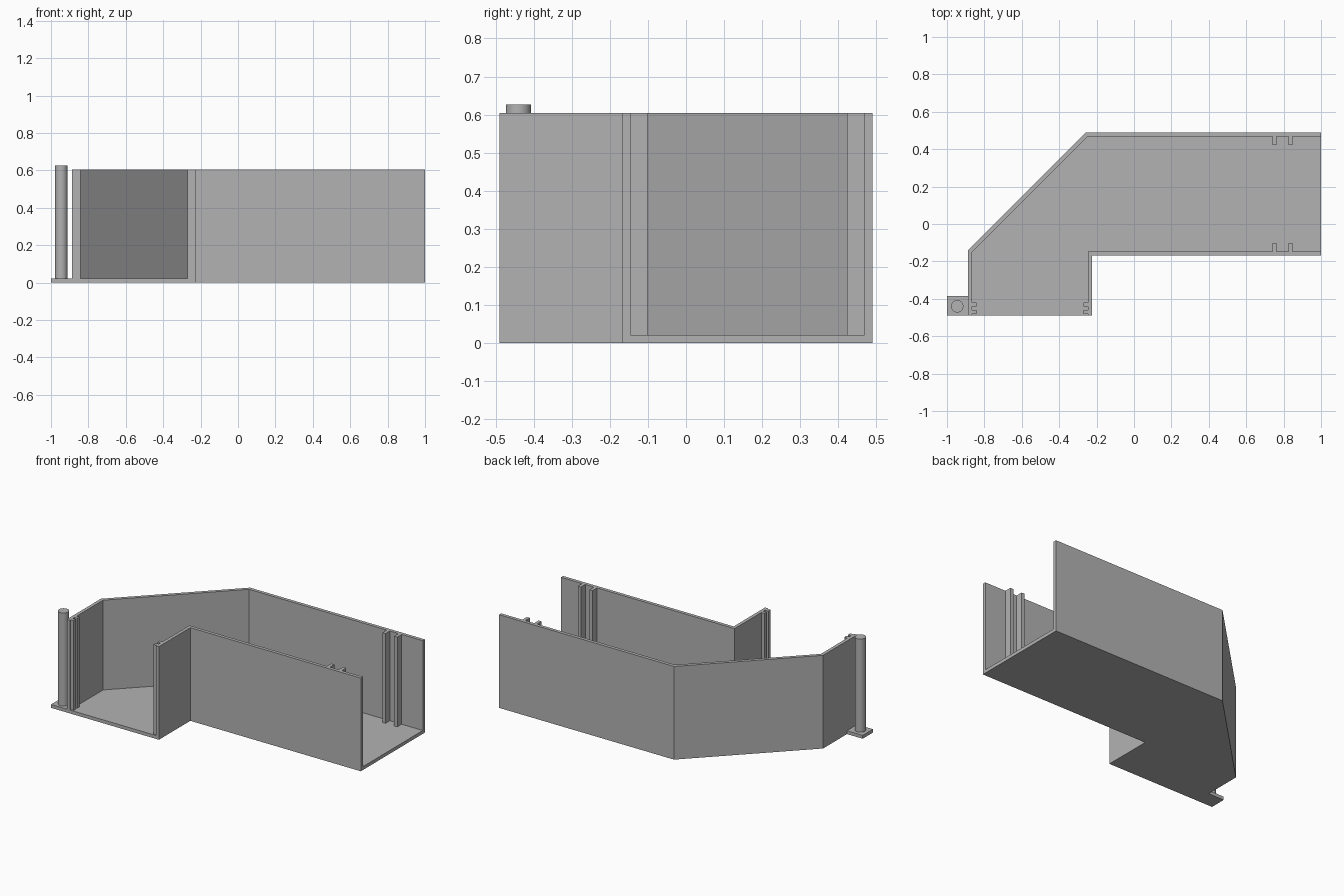
import bpy
import bmesh

cube = bpy.data.objects.get("Cube")
if cube:
    bpy.data.objects.remove(cube)

T = 0.022       # wall and floor thickness
H = 0.605       # wall height
MITRE = T * 0.414

grey = bpy.data.materials.new("plain grey")
grey.use_nodes = True
colour = (0.45, 0.45, 0.45, 1)
grey.diffuse_color = colour
grey.node_tree.nodes["Principled BSDF"].inputs["Base Color"].default_value = colour


def prism(name, outline, z0, z1):
    """Extrude a plan outline from z0 to z1."""
    bm = bmesh.new()
    face = bm.faces.new([bm.verts.new((x, y, z0)) for x, y in outline])
    new = bmesh.ops.extrude_face_region(bm, geom=[face])["geom"]
    for v in new:
        if isinstance(v, bmesh.types.BMVert):
            v.co.z = z1
    bmesh.ops.recalc_face_normals(bm, faces=bm.faces)
    mesh = bpy.data.meshes.new(name)
    bm.to_mesh(mesh)
    bm.free()
    mesh.materials.append(grey)
    obj = bpy.data.objects.new(name, mesh)
    bpy.context.collection.objects.link(obj)
    return obj


def box(name, x0, x1, y0, y1, z0, z1):
    return prism(name, [(x0, y0), (x1, y0), (x1, y1), (x0, y1)], z0, z1)


# Plan limits of the bent channel
LEFT, INNER_X, RIGHT = -0.887, -0.225, 1.0
FRONT, INNER_Y, BACK = -0.49, -0.168, 0.49
BEND_Y, BEND_X = -0.14, -0.257

# Channel body: solid block hollowed out, open at both ends and the top
body = prism("channel_body", [
    (LEFT, FRONT), (INNER_X, FRONT), (INNER_X, INNER_Y), (RIGHT, INNER_Y),
    (RIGHT, BACK), (BEND_X, BACK), (LEFT, BEND_Y)], 0, H)
cutter = prism("channel_cutter", [
    (LEFT + T, FRONT - 1), (INNER_X - T, FRONT - 1),
    (INNER_X - T, INNER_Y + T), (RIGHT + 1, INNER_Y + T),
    (RIGHT + 1, BACK - T), (BEND_X + MITRE, BACK - T),
    (LEFT + T, BEND_Y - MITRE)], T, H + 1)
cutter.hide_render = True
mod = body.modifiers.new("hollow", 'BOOLEAN')
mod.operation = 'DIFFERENCE'
mod.solver = 'EXACT'
mod.object = cutter
bpy.context.view_layer.update()
hollow = bpy.data.meshes.new_from_object(
    body.evaluated_get(bpy.context.evaluated_depsgraph_get()))
body.modifiers.clear()
body.data = hollow
bpy.data.objects.remove(cutter)

# Gate guide ribs at the side end
for i, x in enumerate((0.741, 0.826)):
    box(f"back_guide_rib_{i + 1}", x, x + T, BACK - T - 0.045, BACK - T, T, H)
    box(f"front_guide_rib_{i + 1}", x, x + T, INNER_Y + T, INNER_Y + T + 0.045, T, H)

# Gate guide ribs at the front end
for i, y in enumerate((-0.482, -0.442)):
    box(f"right_guide_rib_{i + 1}", LEFT + T, LEFT + 2 * T, y, y + T, T, H)
    box(f"left_guide_rib_{i + 1}", INNER_X - 2 * T, INNER_X - T, y, y + T, T, H)

# Foot plate and round post beside the front opening
box("post_foot", -1, LEFT, FRONT, -0.385, 0, T)
bpy.ops.mesh.primitive_cylinder_add(
    vertices=48, radius=0.033, depth=H, location=(-0.945, -0.44, T + H / 2))
post = bpy.context.object
post.name = "round_post"
post.data.materials.append(grey)
bpy.ops.object.shade_smooth_by_angle()
